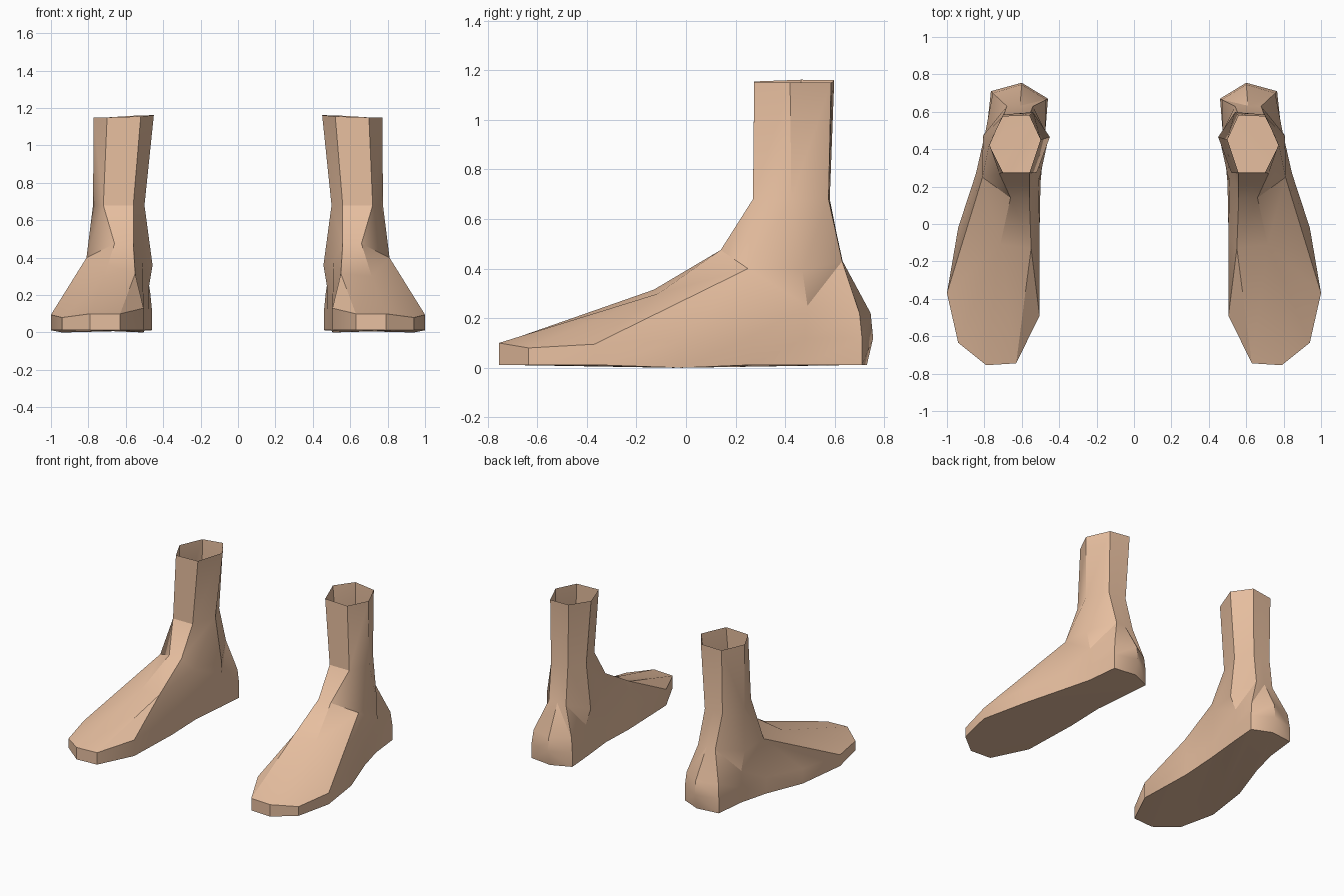
import bpy, bmesh, math

if "Cube" in bpy.data.objects:
    bpy.data.objects.remove(bpy.data.objects["Cube"])

skin = bpy.data.materials.new("skin")
skin.diffuse_color = (0.80, 0.52, 0.35, 1)
skin.use_nodes = True
skin.node_tree.nodes["Principled BSDF"].inputs["Base Color"].default_value = skin.diffuse_color

# Upper edge of the sole: counter-clockwise from the inner toe corner
WELT = [(.63, -.745, .10), (.79, -.755, .10), (.94, -.635, .08), (1, -.37, .095),
        (.94, -.02, .11), (.845, .27, .13), (.79, .48, .12), (.765, .71, .12),
        (.60, .755, .12), (.46, .67, .12), (.475, .48, .12), (.50, .22, .12),
        (.505, -.05, .13), (.505, -.49, .13)]
SOLE = [(x, min(y, .73), 0 if j in (4, 12) else .012) for j, (x, y, z) in enumerate(WELT)]

# Instep, ankle and heel points (A/B instep, C/D sides above the arch)
A, B, C, D = (.55, -.13, .315), (.715, -.11, .30), (.81, .25, .40), (.51, .22, .38)
INSTEP = [A, B, B, B, C, C, (.795, .49, .25), (.755, .70, .22), (.60, .745, .22),
          (.47, .665, .22), (.475, .49, .25), D, A, A]
FI, FO = (.56, .14, .475), (.66, .14, .475)
ANKLE = [FI, FO, FO, FO, C, C, (.808, .47, .39), (.68, .63, .43), (.61, .632, .43),
         (.54, .63, .43), (.457, .46, .36), D, FI, FI]


def leg_ring(fi, fo, out, bo, bi, inn):
    """Spread a six-sided leg section over the fourteen columns."""
    mid = tuple((p + q) / 2 for p, q in zip(bo, bi))
    return [fi, fo, fo, fo, fo, out, out, bo, mid, bi, inn, inn, fi, fi]


SHIN = leg_ring((.56, .27, .68), (.72, .27, .68), (.775, .425, .68),
                (.70, .575, .68), (.56, .58, .68), (.50, .45, .68))
TOP = leg_ring((.52, .275, 1.155), (.70, .275, 1.15), (.772, .42, 1.15),
               (.70, .585, 1.15), (.54, .598, 1.16), (.45, .465, 1.162))
RINGS = [SOLE, WELT, INSTEP, ANKLE, SHIN, TOP]


def build_foot(name, side):
    bm = bmesh.new()
    cache = {}

    def vert(p):
        if p not in cache:
            cache[p] = bm.verts.new((p[0] * side, p[1], p[2]))
        return cache[p]

    def face(points):
        vs = list(dict.fromkeys(vert(p) for p in points))
        if len(vs) > 2:
            bm.faces.new(vs if side > 0 else vs[::-1])

    # Skin between neighbouring rings, folding diagonals towards the heel
    n = len(SOLE)
    for low, high in zip(RINGS, RINGS[1:]):
        for j in range(n):
            k = (j + 1) % n
            a, b, c, d = low[j], low[k], high[k], high[j]
            if len({a, b, c, d}) < 4:
                face([a, b, c, d])
            elif j < 8:
                face([a, b, c])
                face([a, c, d])
            else:
                face([a, b, d])
                face([b, c, d])
    # Closed underside; the leg stays open at the top
    for j in range(n // 2 - 1):
        face([SOLE[n - 1 - j], SOLE[n - 2 - j], SOLE[j + 1], SOLE[j]])

    mesh = bpy.data.meshes.new(name)
    bm.to_mesh(mesh)
    bm.free()
    mesh.materials.append(skin)
    obj = bpy.data.objects.new(name, mesh)
    bpy.context.collection.objects.link(obj)
    bpy.ops.object.select_all(action='DESELECT')
    obj.select_set(True)
    bpy.context.view_layer.objects.active = obj
    bpy.ops.object.shade_smooth_by_angle(angle=math.radians(30))


build_foot("left_foot", 1)
build_foot("right_foot", -1)
